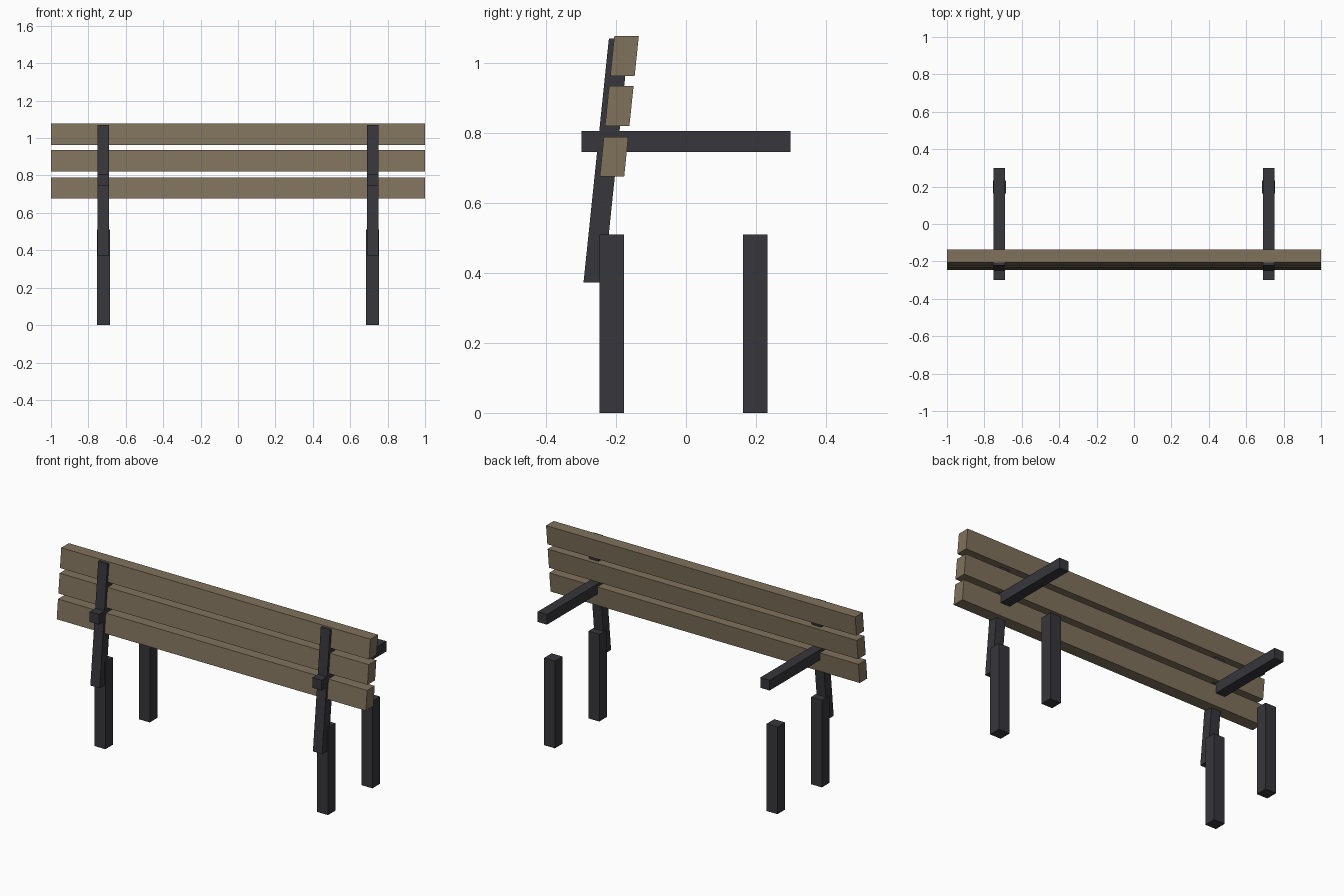
import bpy
import bmesh

cube = bpy.data.objects.get("Cube")
if cube:
    bpy.data.objects.remove(cube, do_unlink=True)


def make_material(name, rgb):
    mat = bpy.data.materials.new(name)
    mat.use_nodes = True
    mat.diffuse_color = (*rgb, 1)
    mat.node_tree.nodes["Principled BSDF"].inputs["Base Color"].default_value = (*rgb, 1)
    return mat


WOOD = make_material("weathered wood", (0.216, 0.168, 0.107))
METAL = make_material("dark metal", (0.038, 0.037, 0.045))


def beam(name, mat, center, size, lean=0.0):
    """Box with level ends; lean shifts y in proportion to height."""
    bm = bmesh.new()
    bmesh.ops.create_cube(bm, size=1)
    for v in bm.verts:
        v.co.x *= size[0]
        v.co.z *= size[2]
        v.co.y = v.co.y * size[1] + lean * v.co.z
    mesh = bpy.data.meshes.new(name)
    bm.to_mesh(mesh)
    bm.free()
    mesh.materials.append(mat)
    obj = bpy.data.objects.new(name, mesh)
    obj.location = center
    bpy.context.collection.objects.link(obj)
    return obj


LEAN = 0.104

# Two matching end frames: legs, leaning back support and armrest
for side, x in (("left", 0.72), ("right", -0.72)):
    beam(f"{side}_front_leg", METAL, (x, -0.212, 0.255), (0.07, 0.07, 0.51))
    beam(f"{side}_rear_leg", METAL, (x, 0.198, 0.255), (0.07, 0.07, 0.51))
    beam(f"{side}_back_support", METAL, (x, -0.228, 0.722), (0.06, 0.058, 0.698), LEAN)
    beam(f"{side}_armrest", METAL, (x, 0, 0.777), (0.06, 0.598, 0.06))

# Three backrest slats stepping up along the lean
for name, y, z in (("lower", -0.206, 0.733), ("middle", -0.191, 0.878), ("upper", -0.176, 1.021)):
    beam(f"{name}_back_slat", WOOD, (0, y, z), (2, 0.07, 0.114), LEAN)
